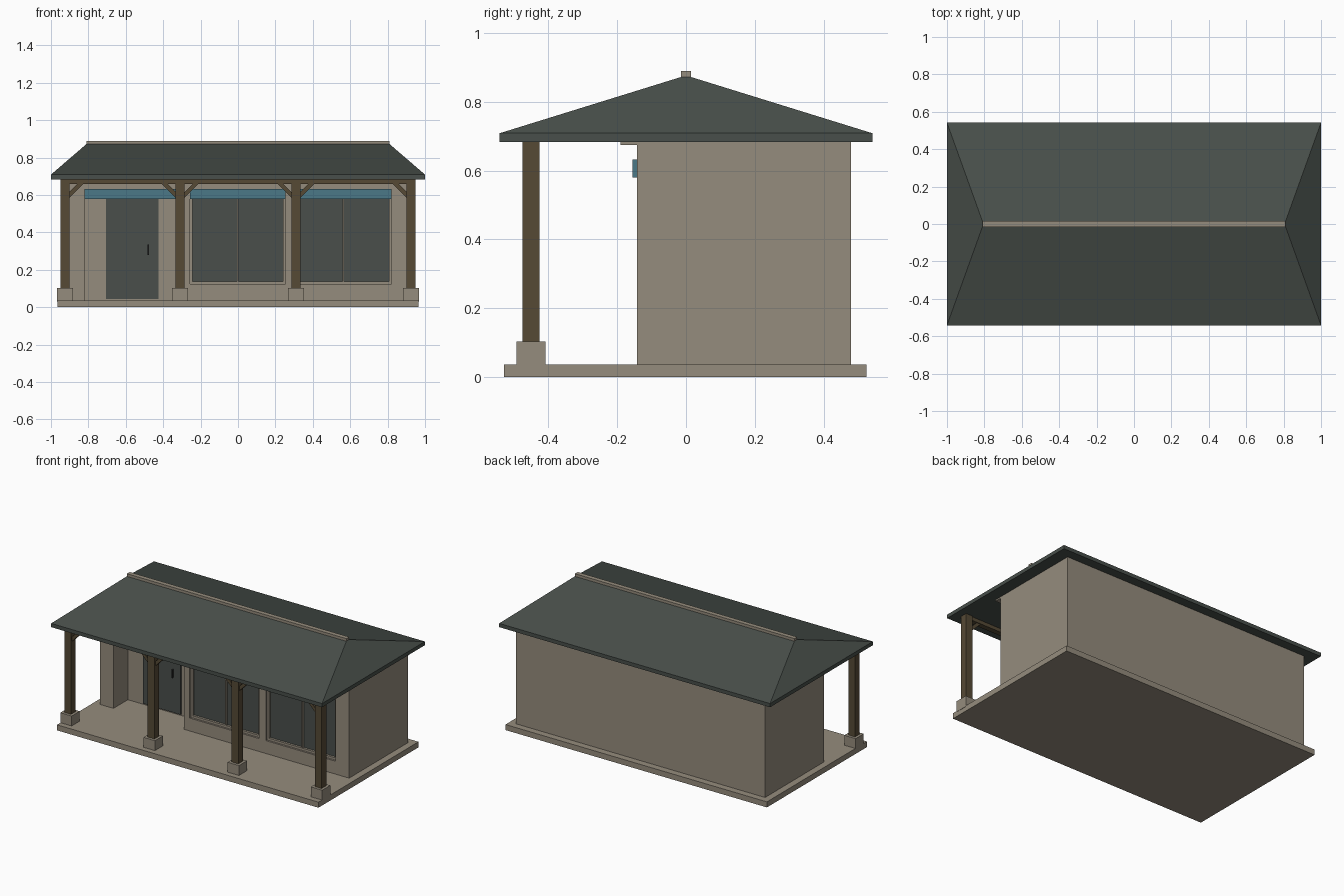
import bpy, bmesh

if "Cube" in bpy.data.objects:
    bpy.data.objects.remove(bpy.data.objects["Cube"])


def material(name, rgb):
    m = bpy.data.materials.new(name)
    m.diffuse_color = (*rgb, 1)
    m.use_nodes = True
    m.node_tree.nodes["Principled BSDF"].inputs["Base Color"].default_value = m.diffuse_color
    return m


STONE = material("warm_beige", (0.30, 0.262, 0.205))
ROOF = material("dark_slate_green", (0.065, 0.078, 0.069))
GLASS = material("dark_glass", (0.067, 0.077, 0.070))
WOOD = material("brown_timber", (0.092, 0.068, 0.036))
BLUE = material("teal_blue", (0.070, 0.190, 0.245))
DARK = material("near_black", (0.02, 0.02, 0.02))


def make(name, verts, faces, mat):
    me = bpy.data.meshes.new(name)
    me.from_pydata(verts, [], faces)
    bm = bmesh.new()
    bm.from_mesh(me)
    bmesh.ops.recalc_face_normals(bm, faces=bm.faces)
    bm.to_mesh(me)
    bm.free()
    me.materials.append(mat)
    ob = bpy.data.objects.new(name, me)
    bpy.context.collection.objects.link(ob)
    return ob


def prism(name, pts, y0, y1, mat):
    """Extrude an x-z outline along y."""
    n = len(pts)
    verts = [(x, y, z) for y in (y0, y1) for x, z in pts]
    faces = [tuple(range(n)), tuple(range(n, 2 * n))]
    faces += [(i, (i + 1) % n, n + (i + 1) % n, n + i) for i in range(n)]
    return make(name, verts, faces, mat)


def box(name, x0, x1, y0, y1, z0, z1, mat):
    return prism(name, [(x0, z0), (x1, z0), (x1, z1), (x0, z1)], y0, y1, mat)


# Floor slab and house body
box("floor_slab", -0.965, 0.965, -0.53, 0.525, 0, 0.037, STONE)
body = box("house_body", -0.92, 0.92, -0.142, 0.48, 0.03, 0.69, STONE)


def cut(name, *dims):
    c = box(name, *dims, STONE)
    c.hide_render = True
    c.hide_viewport = True
    c.display_type = 'WIRE'
    m = body.modifiers.new(name, 'BOOLEAN')
    m.operation = 'DIFFERENCE'
    m.solver = 'EXACT'
    m.object = c


# Entrance recess with door and handle
cut("recess_cutter", -0.82, -0.30, -0.25, 0.01, 0.02, 0.632)
box("door", -0.705, -0.425, 0.003, 0.012, 0.045, 0.60, GLASS)
box("door_handle", -0.483, -0.477, -0.012, 0.003, 0.28, 0.335, DARK)
box("entrance_valance", -0.82, -0.30, -0.155, -0.142, 0.58, 0.632, BLUE)

# Two recessed windows, each with frame, mullion and blue valance
for i, (x0, x1) in enumerate([(-0.257, 0.255), (0.305, 0.82)]):
    cut(f"window_cutter_{i}", x0, x1, -0.25, -0.107, 0.123, 0.625)
    box(f"window_glass_{i}", x0, x1, -0.115, -0.106, 0.123, 0.625, GLASS)
    xm = (x0 + x1) / 2
    f = 0.014
    for part, a, b in (("left", x0, x0 + f), ("right", x1 - f, x1),
                       ("mullion", xm - 0.004, xm + 0.004)):
        box(f"window_frame_{part}_{i}", a, b, -0.13, -0.11, 0.123, 0.625, STONE)
    box(f"window_frame_sill_{i}", x0, x1, -0.13, -0.11, 0.123, 0.138, STONE)
    box(f"window_valance_{i}", x0, x1, -0.155, -0.142, 0.58, 0.632, BLUE)

# Wall plate just under the soffit
box("wall_plate", -0.92, 0.92, -0.19, -0.108, 0.675, 0.69, STONE)

# Porch posts on plinths, with diagonal braces
POSTS = (-0.925, -0.31, 0.31, 0.925)
for i, x in enumerate(POSTS):
    box(f"post_plinth_{i}", x - 0.042, x + 0.042, -0.493, -0.408, 0.03, 0.103, STONE)
    box(f"post_{i}", x - 0.025, x + 0.025, -0.475, -0.426, 0.10, 0.69, WOOD)
    for s in (-1, 1):
        if abs(x + s * 0.1) < 0.95:
            outline = [(0.02, 0.582), (0.02, 0.612), (0.072, 0.664), (0.102, 0.664)]
            prism(f"brace_{i}_{s}", [(x + s * d, z) for d, z in outline],
                  -0.464, -0.437, WOOD)
box("porch_beam", -0.925, 0.925, -0.468, -0.433, 0.66, 0.69, WOOD)

# Hipped roof: fascia box below, slopes up to the ridge
corners = [(-1, -0.542), (1, -0.542), (1, 0.542), (-1, 0.542)]
rv = [(x, y, z) for z in (0.684, 0.709) for x, y in corners]
rv += [(-0.805, 0, 0.877), (0.805, 0, 0.877)]
rf = [(0, 1, 2, 3)] + [(i, (i + 1) % 4, 4 + (i + 1) % 4, 4 + i) for i in range(4)]
rf += [(4, 5, 9, 8), (5, 6, 9), (6, 7, 8, 9), (7, 4, 8)]
make("hipped_roof", rv, rf, ROOF)
box("ridge_cap", -0.81, 0.81, -0.015, 0.015, 0.867, 0.89, STONE)
